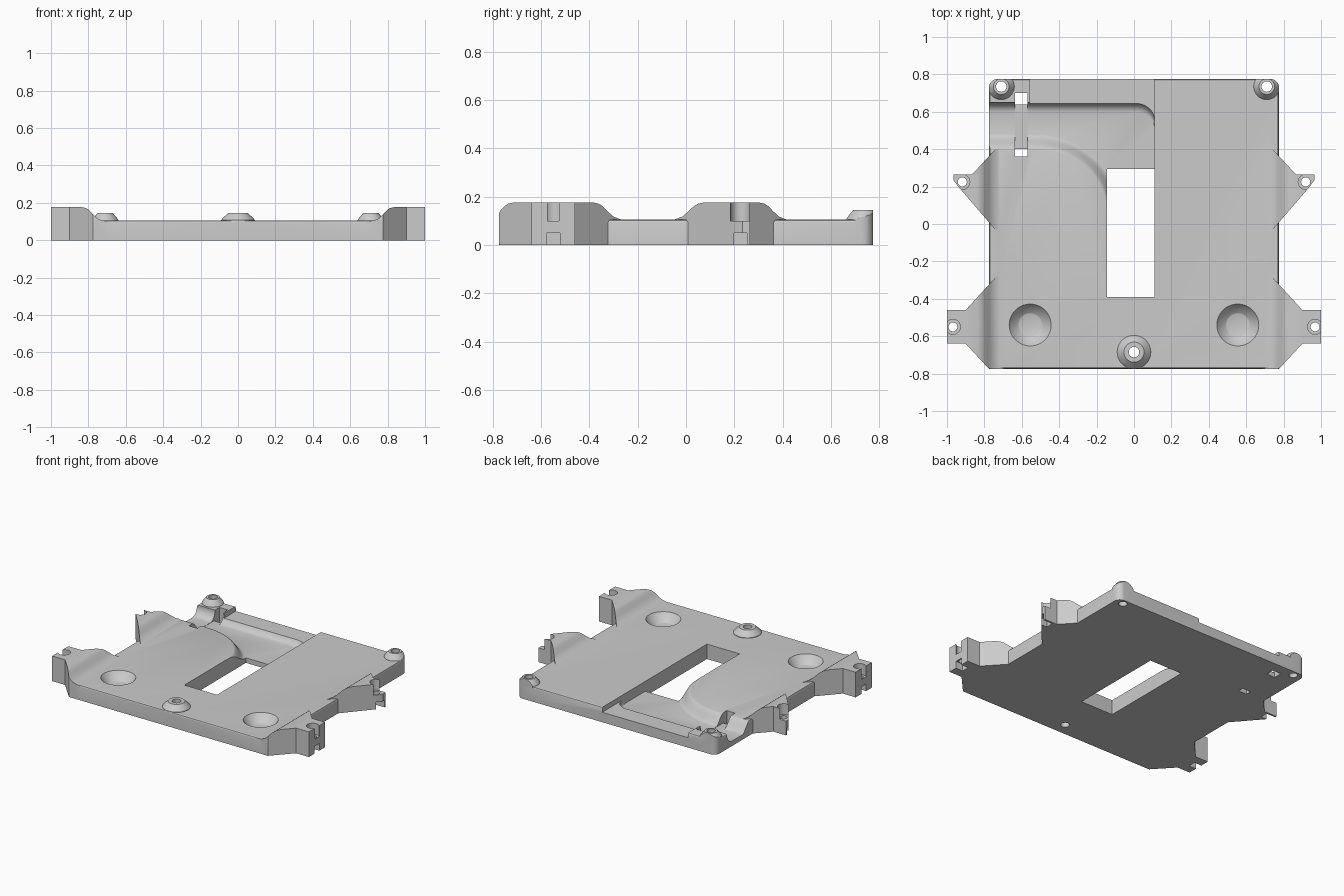
import bpy, bmesh, math
from mathutils import Vector

cube = bpy.data.objects.get("Cube")
if cube:
    bpy.data.objects.remove(cube, do_unlink=True)

grey = bpy.data.materials.new("light_grey")
grey.use_nodes = True
colour = (0.6, 0.6, 0.6, 1)
grey.diffuse_color = colour
grey.node_tree.nodes["Principled BSDF"].inputs["Base Color"].default_value = colour

TOP, FLOOR, LEDGE = 0.105, 0.035, 0.07


def loft(name, rings):
    """Closed solid through a list of equally long rings of points."""
    bm = bmesh.new()
    rows = [[bm.verts.new(p) for p in ring] for ring in rings]
    n = len(rows[0])
    for a, b in zip(rows, rows[1:]):
        for i in range(n):
            j = (i + 1) % n
            bm.faces.new((a[i], a[j], b[j], b[i]))
    bm.faces.new(rows[0][::-1])
    bm.faces.new(rows[-1])
    bmesh.ops.recalc_face_normals(bm, faces=bm.faces)
    mesh = bpy.data.meshes.new(name)
    bm.to_mesh(mesh)
    bm.free()
    mesh.materials.append(grey)
    obj = bpy.data.objects.new(name, mesh)
    bpy.context.collection.objects.link(obj)
    return obj


def prism(name, outline, low, high, axis="z"):
    place = {"z": lambda a, b, h: (a, b, h),
             "y": lambda a, b, h: (a, h, b),
             "x": lambda a, b, h: (h, a, b)}[axis]
    return loft(name, [[place(a, b, h) for a, b in outline] for h in (low, high)])


def box(name, x0, x1, y0, y1, z0, z1):
    x0, x1 = sorted((x0, x1))
    return prism(name, [(x0, y0), (x1, y0), (x1, y1), (x0, y1)], z0, z1)


def turned(name, x, y, profile, sides=40):
    angles = [2 * math.pi * i / sides for i in range(sides)]
    return loft(name, [[(x + r * math.cos(a), y + r * math.sin(a), z) for a in angles]
                       for r, z in profile])


def combine(body, tool, how):
    mod = body.modifiers.new(how, "BOOLEAN")
    mod.operation, mod.object, mod.solver = how, tool, "EXACT"
    bpy.context.view_layer.objects.active = body
    bpy.ops.object.modifier_apply(modifier=mod.name)
    bpy.data.objects.remove(tool, do_unlink=True)


def rounded_outline(half, radius, steps=8):
    pts = []
    for k, (sx, sy) in enumerate([(1, 1), (-1, 1), (-1, -1), (1, -1)]):
        r = radius if sy > 0 else 0.015
        for i in range(steps + 1):
            a = math.pi / 2 * (k + i / steps)
            pts.append((sx * (half - r) + r * math.cos(a), sy * (half - r) + r * math.sin(a)))
    return pts


# Base plate with a fine softened top edge
outer = rounded_outline(0.775, 0.045)
body = loft("mounting_plate", [[(x * s, y * s, z) for x, y in outer]
                               for s, z in [(1, 0), (1, TOP - 0.012), (0.995, TOP - 0.003), (0.988, TOP)]])

# Raised side lugs: plan shape trimmed by a cross slope and a lengthwise slope
slope = [(0.69, -0.1), (0.69, 0.1), (0.73, 0.107), (0.755, 0.118), (0.775, 0.138),
         (0.795, 0.16), (0.81, 0.171), (0.835, 0.177), (1.1, 0.177), (1.1, -0.1)]
front_plan = [(0.69, -0.775), (0.775, -0.775), (0.9, -0.64), (1, -0.64),
              (1, -0.46), (0.9, -0.46), (0.69, -0.23)]
front_side = [(-0.8, -0.1), (-0.775, 0.13), (-0.765, 0.152), (-0.745, 0.169), (-0.715, 0.177),
              (-0.375, 0.177), (-0.35, 0.165), (-0.32, 0.137), (-0.28, 0.116),
              (-0.24, 0.106), (-0.2, 0.1), (-0.2, -0.1)]
back_plan = [(0.69, -0.09), (0.94, 0.2), (0.965, 0.235), (0.965, 0.265),
             (0.866, 0.265), (0.69, 0.455)]
back_side = [(-0.14, -0.1), (-0.14, 0.1), (-0.09, 0.107), (-0.04, 0.127), (0, 0.155),
             (0.02, 0.169), (0.045, 0.177), (0.33, 0.177), (0.36, 0.162),
             (0.385, 0.133), (0.42, 0.112), (0.48, 0.1), (0.48, -0.1)]


def mirrored(outline, side):
    return [(side * a, b) for a, b in outline]


for side in (-1, 1):
    for plan, lengthwise in ((front_plan, front_side), (back_plan, back_side)):
        lug = prism("side_lug", mirrored(plan, side), 0, 0.2)
        combine(lug, prism("cross_slope", mirrored(slope, side), -0.9, 0.6, "y"), "INTERSECT")
        combine(lug, prism("long_slope", lengthwise, -1.2, 1.2, "x"), "INTERSECT")
        combine(body, lug, "UNION")

# Cable channel sweeping from the window to the side, with a rolled front rim
rings = []
STEPS = 8
for i in range(STEPS + 2):
    t = min(1, i / STEPS)
    z = FLOOR + (TOP - FLOOR) * t * t * (3 - 2 * t) if i <= STEPS else 0.3
    back = 0.60 + 0.05 * math.sin(min(1, 1.4 * t) * math.pi / 2)
    rx, ry = 0.45 - 0.065 * t, 0.42 - 0.08 * t
    arc = [math.pi / 2 * k / 16 for k in range(17)]
    ring = [(-0.9, 0.06 + ry), (-0.9, back)]
    ring += [(0.01 + 0.1 * math.sin(a), back - 0.09 + 0.09 * math.cos(a)) for a in arc]
    ring += [(0.11, 0.06)]
    ring += [(-0.53 + rx * math.cos(a), 0.06 + ry * math.sin(a)) for a in arc]
    rings.append([(x, y, z) for x, y in ring])
combine(body, loft("channel_cutter", rings), "DIFFERENCE")

# Lowered rear ledge, window, and cable tie slots
for cut in [(-0.56, 0.11, 0.56, 0.9, LEDGE, 0.3),
            (-0.145, 0.11, -0.39, 0.295, -0.1, 0.3),
            (-0.635, -0.57, 0.36, 0.70, FLOOR - 0.002, 0.3),
            (-0.635, -0.57, 0.36, 0.40, -0.1, 0.3),
            (-0.635, -0.57, 0.64, 0.70, -0.1, 0.3)]:
    combine(body, box("slot_cutter", *cut), "DIFFERENCE")

# Screw bosses, trimmed to the plate outline, with through holes
boss_shape = [(0.09, 0.02), (0.09, 0.108), (0.08, 0.121), (0.06, 0.138), (0.054, 0.145)]
for x, y, scale in [(0, -0.685, 1), (-0.71, 0.735, 0.78), (0.71, 0.735, 0.78)]:
    boss = turned("screw_boss", x, y, [(r * scale, z) for r, z in boss_shape])
    combine(boss, prism("trim", rounded_outline(0.775, 0.045), -0.1, 0.3), "INTERSECT")
    combine(body, boss, "UNION")
    combine(body, turned("boss_hole", x, y, [(0.028, -0.1), (0.028, 0.3)]), "DIFFERENCE")

for side in (-1, 1):
    # Conical dishes in the top
    dish = [(0.06, 0.05), (0.065, 0.052), (0.108, 0.099), (0.117, 0.112)]
    combine(body, turned("dish_cutter", side * 0.555, -0.54, dish), "DIFFERENCE")
    # Lug screw holes, head recesses and nut slots
    for x, y in ((0.968, -0.55), (0.918, 0.225)):
        x *= side
        combine(body, turned("head_recess", x, y, [(0.04, 0.1), (0.04, 0.3)]), "DIFFERENCE")
        combine(body, turned("lug_hole", x, y, [(0.024, -0.1), (0.024, 0.3)]), "DIFFERENCE")
        combine(body, box("nut_slot", x - side * 0.025, x + side * 0.2,
                          y - 0.027, y + 0.027, -0.1, 0.05), "DIFFERENCE")
# Back lug heads are open toward the outside
    combine(body, box("head_opening", side * 0.918, side * 1.1, 0.185, 0.3, 0.1, 0.3), "DIFFERENCE")

bpy.ops.object.select_all(action="DESELECT")
body.select_set(True)
bpy.context.view_layer.objects.active = body
bpy.ops.object.shade_smooth_by_angle(angle=math.radians(28))
